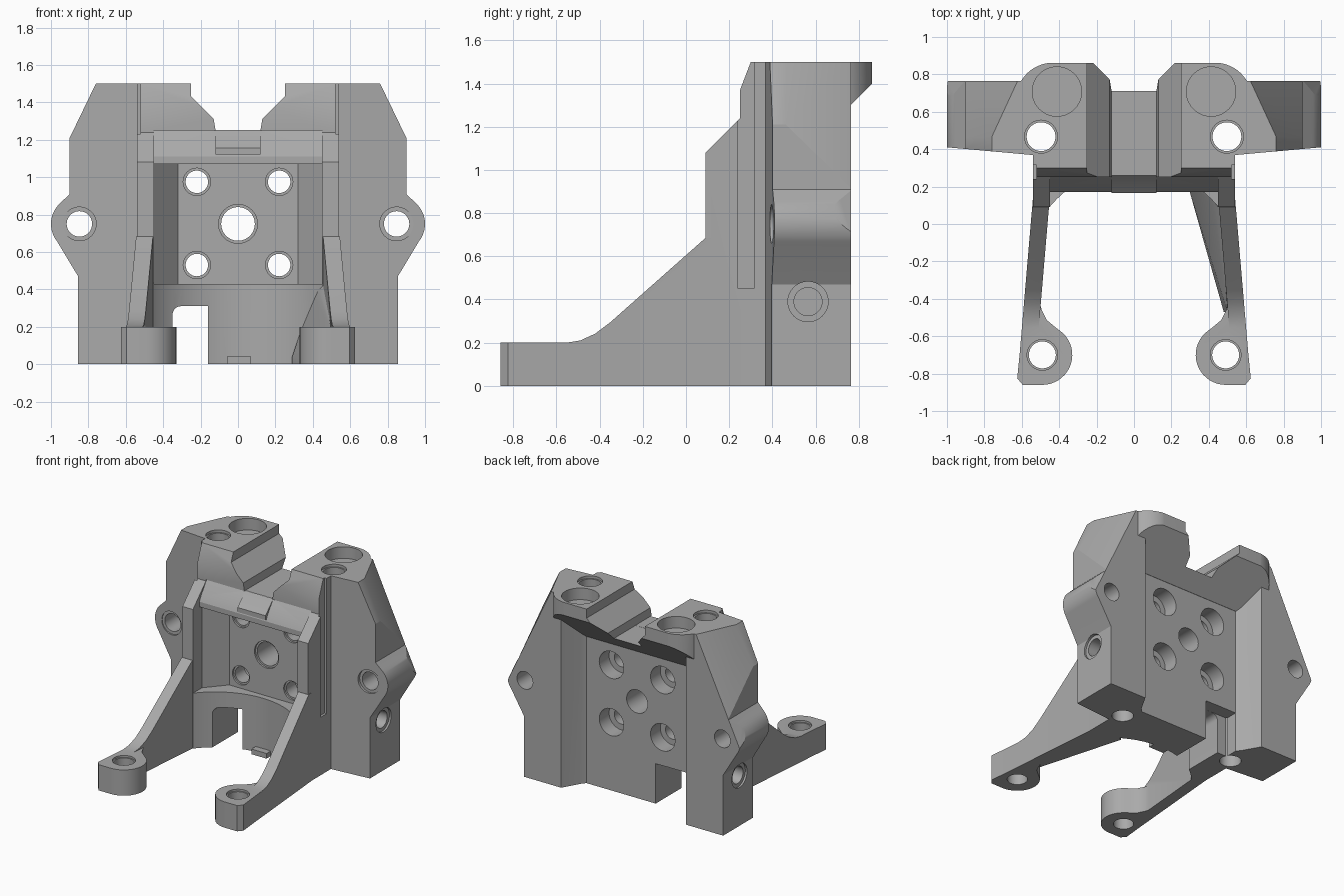
import bpy, bmesh, math
from mathutils import Vector

if "Cube" in bpy.data.objects:
    bpy.data.objects.remove(bpy.data.objects["Cube"])

metal = bpy.data.materials.new("plain grey")
metal.use_nodes = True
GREY = (0.4, 0.4, 0.4, 1)
metal.diffuse_color = GREY
metal.node_tree.nodes["Principled BSDF"].inputs["Base Color"].default_value = GREY


def finish(name, bm):
    bmesh.ops.recalc_face_normals(bm, faces=bm.faces)
    mesh = bpy.data.meshes.new(name)
    bm.to_mesh(mesh)
    bm.free()
    mesh.materials.append(metal)
    ob = bpy.data.objects.new(name, mesh)
    bpy.context.collection.objects.link(ob)
    return ob


def prism(name, pts, axis, lo, hi, side=1):
    """Extrude a 2D outline along an axis; lo and hi may be functions of the first coordinate."""
    bm = bmesh.new()
    rings = []
    for end in (lo, hi):
        ring = []
        for a, b in pts:
            e = end(a) if callable(end) else end
            x, y, z = {"x": (e, a, b), "y": (a, e, b), "z": (a, b, e)}[axis]
            ring.append(bm.verts.new((x * side, y, z)))
        rings.append(ring)
        bm.faces.new(ring)
    n = len(pts)
    for i in range(n):
        j = (i + 1) % n
        bm.faces.new((rings[0][i], rings[0][j], rings[1][j], rings[1][i]))
    return finish(name, bm)


def arc(cx, cy, r, start, end, n):
    angles = [math.radians(start + (end - start) * i / n) for i in range(n + 1)]
    return [(cx + r * math.cos(t), cy + r * math.sin(t)) for t in angles]


def box(name, x0, x1, y0, y1, z0, z1):
    return prism(name, [(x0, y0), (x1, y0), (x1, y1), (x0, y1)], "z", z0, z1)


def rod(name, a, b, r, axis, lo, hi, n=40):
    return prism(name, arc(a, b, r, 0, 360, n)[:-1], axis, lo, hi)


def combine(target, others, op):
    bpy.context.view_layer.objects.active = target
    for other in others:
        mod = target.modifiers.new("join", "BOOLEAN")
        mod.operation, mod.solver, mod.object = op, "EXACT", other
        bpy.ops.object.modifier_apply(modifier=mod.name)
        bpy.data.objects.remove(other)


def cut(target, *others):
    combine(target, others, "DIFFERENCE")


def join(target, *others):
    combine(target, others, "UNION")


# Central core with sloping front shoulder
body = prism("bracket_body", [(0.09, 0), (0.09, 1.08), (0.25, 1.24), (0.25, 1.37), (0.3, 1.5),
                              (0.6, 1.5), (0.6, 0)], "x", -0.54, 0.54)

# Front pocket with chamfered sides, set-back top bar and curved lower front
pocket = [(-0.45, -1), (-0.45, 0.2), (-0.32, 0.35), (0.32, 0.35), (0.45, 0.2), (0.45, -1)]
cut(body,
    prism("pocket", pocket, "z", 0.43, 1.07),
    prism("bar_setback", [(-1, 1), (0.17, 1), (0.17, 1.11), (0.19, 1.15), (0.26, 1.25), (-1, 1.3)],
          "x", -0.45, 0.45),
    rod("curved_front", 0, -0.28, 0.584, "z", -0.1, 0.44, 72))

# Outer ear blocks
for s in (1, -1):
    outline = ([(0.43, 0), (0.855, 0), (0.855, 0.47)] + arc(0.85, 0.75, 0.15, -38, 50, 14)
               + [(0.9, 0.91), (0.9, 1.21), (0.76, 1.5), (0.43, 1.5)])
    block = prism("ear_block", outline, "y", lambda x: 0.32 + 0.09 * x, 0.765, s)
    # Sloping facet on the upper rear corner
    bm = bmesh.new()
    bm.from_mesh(block.data)
    p, q, r = Vector((0.9, 0.77, 0.91)), Vector((0.68, 0.64, 1.5)), Vector((0.62, 0.77, 1.5))
    normal = (q - p).cross(r - p)
    if normal.x < 0:
        normal.negate()
    p.x *= s
    normal.x *= s
    res = bmesh.ops.bisect_plane(bm, geom=bm.verts[:] + bm.edges[:] + bm.faces[:],
                                 plane_co=p, plane_no=normal, clear_outer=True)
    loop = [g for g in res["geom_cut"] if isinstance(g, bmesh.types.BMEdge)]
    bmesh.ops.holes_fill(bm, edges=loop)
    bmesh.ops.recalc_face_normals(bm, faces=bm.faces)
    bm.to_mesh(block.data)
    bm.free()
    # Slanted wall of the rear recess
    cut(block, prism("recess", [(0.3, 0.6), (0.435, 0.6), (0.46, 0.63), (0.54, 0.77), (0.54, 0.8),
                                (0.3, 0.8)], "z", -0.1, 1.6, s))
    join(body, block)

# Rounded rear overhang
overhang = prism("overhang", [(0.5, 1.5), (0.862, 1.5), (0.862, 1.4), (0.602, 1.14), (0.5, 1.14)],
                 "x", -0.62, 0.62)
for s in (1, -1):
    corner = arc(0.43, 0.66, 0.203, 90, 28, 10) + [(0.62, 0.72), (0.62, 0.4), (0.8, 0.4), (0.8, 1), (0.43, 1)]
    cut(overhang, prism("corner", corner, "z", 1, 1.6, s))
join(body, overhang)

# Top valley and its sloping spout
cut(body, prism("valley", [(-0.12, 1.25), (0.12, 1.25), (0.13, 1.31), (0.25, 1.43), (0.25, 1.6),
                           (-0.25, 1.6), (-0.25, 1.43), (-0.13, 1.31)], "y", -0.2, 1))
join(body, prism("spout", [(0.166, 1.12), (0.166, 1.155), (0.262, 1.251), (0.45, 1.251), (0.45, 1.12)],
                 "x", -0.12, 0.12))


# Forward support arms and feet
def arm_outer(y):
    return 0.531 + (0.25 - y) * 0.085


def arm_inner(y):
    return arm_outer(y) - 0.09


for s in (1, -1):
    profile = [(0.15, 0), (0.15, 0.684), (0.089, 0.684), (-0.35, 0.295), (-0.42, 0.242),
               (-0.49, 0.21), (-0.56, 0.199), (-0.7, 0.199), (-0.7, 0)]
    join(body, prism("arm", profile, "x", arm_inner, arm_outer, s))
    foot = ([(0.582, -0.4), (0.51, -0.4), (0.493, -0.46), (0.465, -0.515), (0.42, -0.552)]
            + arc(0.49, -0.7, 0.16, 125, 270, 18) + [(0.595, -0.86), (0.6245, -0.825)])
    join(body, prism("foot", foot, "z", 0, 0.2, s))

# Tapered gusset along the base of the left arm
bm = bmesh.new()
for co in ((0.29, 0.2, 0), (0.29, 0.2, 0.04), (0.48, -0.47, 0), (0.5, -0.47, 0.17), (0.52, -0.4, 0),
           (0.46, 0.09, 0.43), (0.42, 0.2, 0.43), (0.5, 0.3, 0), (0.5, 0.3, 0.43)):
    bm.verts.new(co)
bmesh.ops.convex_hull(bm, input=bm.verts[:])
bmesh.ops.delete(bm, geom=[v for v in bm.verts if not v.link_faces], context="VERTS")
join(body, finish("gusset", bm))

# Passage under the plate, wider at the rear, plus a small locating tab
passage = [(-0.16, -0.1), (-0.16, 0.31)] + arc(-0.305, 0.265, 0.045, 90, 180, 6) + [(-0.35, -0.1)]
cut(body, prism("passage", passage, "y", -0.3, 1), box("rear_scoop", -0.435, -0.25, 0.5, 0.7, -0.1, 0.311))
join(body, box("locating_tab", -0.06, 0.07, 0.25, 0.34, 0, 0.04))

# Plate bores: central hole and four counterbored bolt holes
cut(body, rod("centre_bore", 0, 0.75, 0.09, "y", 0, 1),
    rod("centre_recess", 0, 0.75, 0.104, "y", 0.2, 0.365))
for x in (-0.22, 0.22):
    for z in (0.53, 0.975):
        cut(body, rod("bolt_hole", x, z, 0.06, "y", 0.2, 1),
            rod("bolt_recess", x, z, 0.073, "y", 0.2, 0.365),
            rod("counterbore", x, z, 0.105, "y", 0.48, 1))

# Bores and grooves repeated on each side
for s in (1, -1):
    cut(body,
        rod("ear_hole", s * 0.848, 0.75, 0.068, "y", 0.2, 1),
        rod("ear_countersink", s * 0.848, 0.75, 0.09, "y", 0.3, 0.41),
        rod("foot_hole", s * 0.49, -0.7, 0.072, "z", -0.1, 0.3),
        rod("foot_recess", s * 0.49, -0.7, 0.082, "z", 0.185, 0.3),
        rod("dowel_hole", s * 0.497, 0.467, 0.077, "z", -0.1, 1.6),
        rod("dowel_recess", s * 0.497, 0.467, 0.088, "z", 1.48, 1.6),
        rod("top_socket", s * 0.412, 0.708, 0.132, "z", 1.41, 1.6),
        rod("side_bore", 0.565, 0.39, 0.065, "x", s * 0.6, s * 0.95),
        rod("side_counterbore", 0.565, 0.39, 0.093, "x", s * 0.84, s * 0.95),
        box("groove", min(s * 0.522, s * 0.6), max(s * 0.522, s * 0.6), 0.24, 0.315, 0.45, 1.6))

# Crisp machined edges with smooth bores
bpy.ops.object.select_all(action="DESELECT")
body.select_set(True)
bpy.context.view_layer.objects.active = body
bpy.ops.object.shade_smooth_by_angle(angle=math.radians(25))
